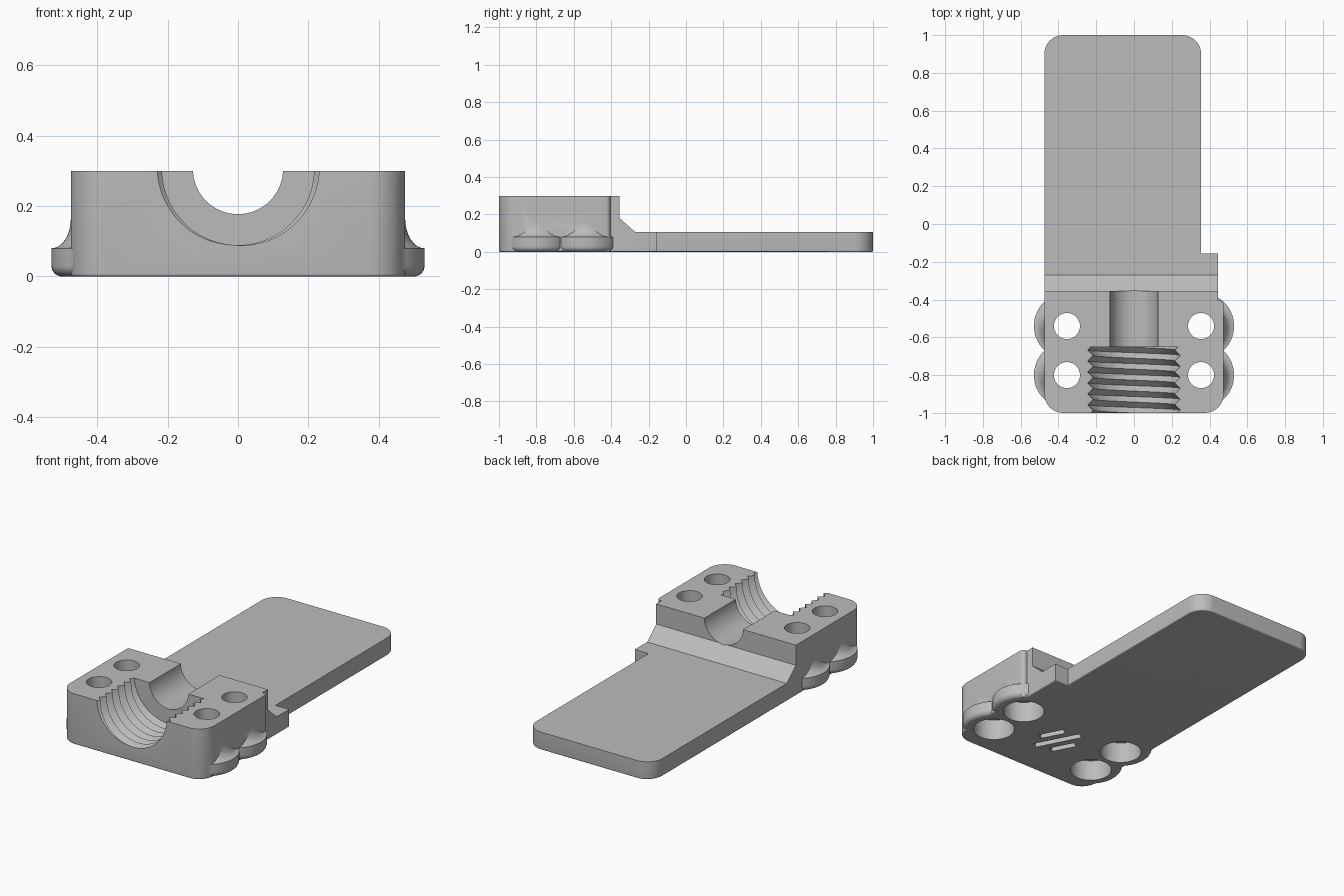
import bpy, bmesh, math
from mathutils import Matrix, Vector

cube = bpy.data.objects.get("Cube")
if cube:
    bpy.data.objects.remove(cube)

grey = bpy.data.materials.new("plain grey")
grey.use_nodes = True
colour = (0.5, 0.5, 0.5, 1)
grey.diffuse_color = colour
grey.node_tree.nodes["Principled BSDF"].inputs["Base Color"].default_value = colour

AXIS_Z = 0.305          # height of the bore axis
BOLT_X, BOLT_Y = 0.355, (-0.54, -0.80)


def finish(name, bm):
    bmesh.ops.recalc_face_normals(bm, faces=bm.faces)
    mesh = bpy.data.meshes.new(name)
    bm.to_mesh(mesh)
    bm.free()
    mesh.materials.append(grey)
    obj = bpy.data.objects.new(name, mesh)
    bpy.context.collection.objects.link(obj)
    return obj


def prism(points, direction):
    """Extrude a closed outline along a direction."""
    bm = bmesh.new()
    face = bm.faces.new([bm.verts.new(p) for p in points])
    new = bmesh.ops.extrude_face_region(bm, geom=[face])["geom"]
    bmesh.ops.translate(bm, vec=direction,
                        verts=[v for v in new if isinstance(v, bmesh.types.BMVert)])
    bmesh.ops.recalc_face_normals(bm, faces=bm.faces)
    return bm


def cylinder(name, radius, start, end, sides=48):
    start, end = Vector(start), Vector(end)
    axis = end - start
    turn = axis.to_track_quat("Z", "Y").to_matrix().to_4x4()
    bm = bmesh.new()
    bmesh.ops.create_cone(bm, cap_ends=True, segments=sides, radius1=radius, radius2=radius,
                          depth=axis.length,
                          matrix=Matrix.Translation((start + end) / 2) @ turn)
    return finish(name, bm)


def combine(target, other, operation):
    other.hide_render = True
    mod = target.modifiers.new(operation, "BOOLEAN")
    mod.operation, mod.solver, mod.object = operation, "EXACT", other
    bpy.context.view_layer.objects.active = target
    bpy.ops.object.modifier_apply(modifier=mod.name)
    bpy.data.objects.remove(other)


def bevel_where(bm, test, width, segments):
    edges = [e for e in bm.edges if test(*[v.co for v in e.verts])]
    bmesh.ops.bevel(bm, geom=edges, offset=width, segments=segments, profile=0.5,
                    affect="EDGES", clamp_overlap=True)


# Body: one outline for clamp block and mounting plate, rounded corners and underside
outline = [(-0.475, -1), (0.475, -1), (0.475, -0.405), (0.445, -0.405),
           (0.445, -0.155), (0.355, -0.155), (0.355, 1), (-0.475, 1)]
bm = prism([(x, y, 0) for x, y in outline], (0, 0, 0.3))
bevel_where(bm, lambda a, b: abs(a.z - b.z) > 0.1 and abs(a.y) > 0.9, 0.1, 10)
bevel_where(bm, lambda a, b: abs(a.z - b.z) > 0.1 and min(a.x, b.x) > 0.47
            and -0.5 < a.y < -0.3, 0.022, 4)
bevel_where(bm, lambda a, b: max(a.z, b.z) < 0.001, 0.03, 5)
body = finish("clamp_mount", bm)

# Lower everything behind the block to the plate, leaving a sloped foot
step = [(-0.355, 0.5), (-0.355, 0.18), (-0.27, 0.105), (1.2, 0.105), (1.2, 0.5)]
combine(body, finish("step_cutter", prism([(-1, y, z) for y, z in step], (2, 0, 0))),
        "DIFFERENCE")


# Flared bosses around the bolts
def boss(x, y, sides=64):
    quarter = [i * math.pi / 16 for i in range(9)]
    profile = [(0.145 + 0.03 * math.sin(t), 0.03 - 0.03 * math.cos(t)) for t in quarter]
    profile += [(0.175 - 0.055 * math.sin(t), 0.165 - 0.085 * math.cos(t)) for t in quarter]
    bm = bmesh.new()
    rings = [[bm.verts.new((x + r * math.cos(a), y + r * math.sin(a), z))
              for a in (k * math.tau / sides for k in range(sides))] for r, z in profile]
    for low, high in zip(rings, rings[1:]):
        for k in range(sides):
            n = (k + 1) % sides
            bm.faces.new((low[k], low[n], high[n], high[k]))
    bm.faces.new(rings[0])
    bm.faces.new(rings[-1])
    return finish("bolt_boss", bm)


bolts = [(side * BOLT_X, y) for side in (-1, 1) for y in BOLT_Y]
for x, y in bolts:
    combine(body, boss(x, y), "UNION")
for x, y in bolts:
    combine(body, cylinder("bolt_hole", 0.069, (x, y, -0.1), (x, y, 0.5)), "DIFFERENCE")
    combine(body, cylinder("bolt_recess", 0.115, (x, y, -0.1), (x, y, 0.125)), "DIFFERENCE")

# Smooth rear bore
combine(body, cylinder("rear_bore", 0.128, (0, -0.8, AXIS_Z), (0, -0.2, AXIS_Z), 64),
        "DIFFERENCE")


# Threaded front bore: half a screw, with helical rows clamped at both ends
def screw(front=-1.02, back=-0.65, pitch=0.058, crest=0.216, root=0.245, slices=40):
    def radius(y, turn):
        phase = (y / pitch + turn) % 1
        return crest + (root - crest) * abs(2 * phase - 1)

    bm = bmesh.new()
    first = math.floor(2 * front / pitch) - 1
    last = math.ceil(2 * back / pitch) + 3
    rows = []
    for s in range(slices + 1):
        turn = 0.5 + 0.5 * s / slices
        a = turn * math.tau
        row = []
        for j in range(first, last + 1):
            y = min(max(pitch * (j / 2 - turn + 0.5), front), back)
            r = radius(y, turn)
            row.append(bm.verts.new((r * math.cos(a), y, AXIS_Z + r * math.sin(a))))
        ends = [bm.verts.new((0, y, AXIS_Z)) for y in (front, back)]
        rows.append([ends[0]] + row + [ends[1]])
    for p, q in zip(rows, rows[1:]):
        for k in range(len(p) - 1):
            bm.faces.new((p[k], p[k + 1], q[k + 1], q[k]))
    bm.faces.new(rows[0])
    bm.faces.new(rows[-1])
    bmesh.ops.remove_doubles(bm, verts=bm.verts, dist=0.0002)
    return finish("screw_cutter", bm)


combine(body, screw(), "DIFFERENCE")

# Three slanted grooves in the underside
along, across = Vector((-0.46, 0.89, 0)), Vector((0.89, 0.46, 0))
for offset, length in ((-0.08, 0.15), (0, 0.28), (0.08, 0.15)):
    middle = Vector((0, -0.67, -0.05)) + across * offset
    corners = [middle + along * u * length / 2 + across * v * 0.02
               for u, v in ((-1, -1), (1, -1), (1, 1), (-1, 1))]
    combine(body, finish("groove_cutter", prism(corners, (0, 0, 0.08))), "DIFFERENCE")

# Smooth the rounds, keep the machined edges sharp
bpy.ops.object.select_all(action="DESELECT")
body.select_set(True)
bpy.context.view_layer.objects.active = body
bpy.ops.object.shade_smooth_by_angle(angle=math.radians(30))
